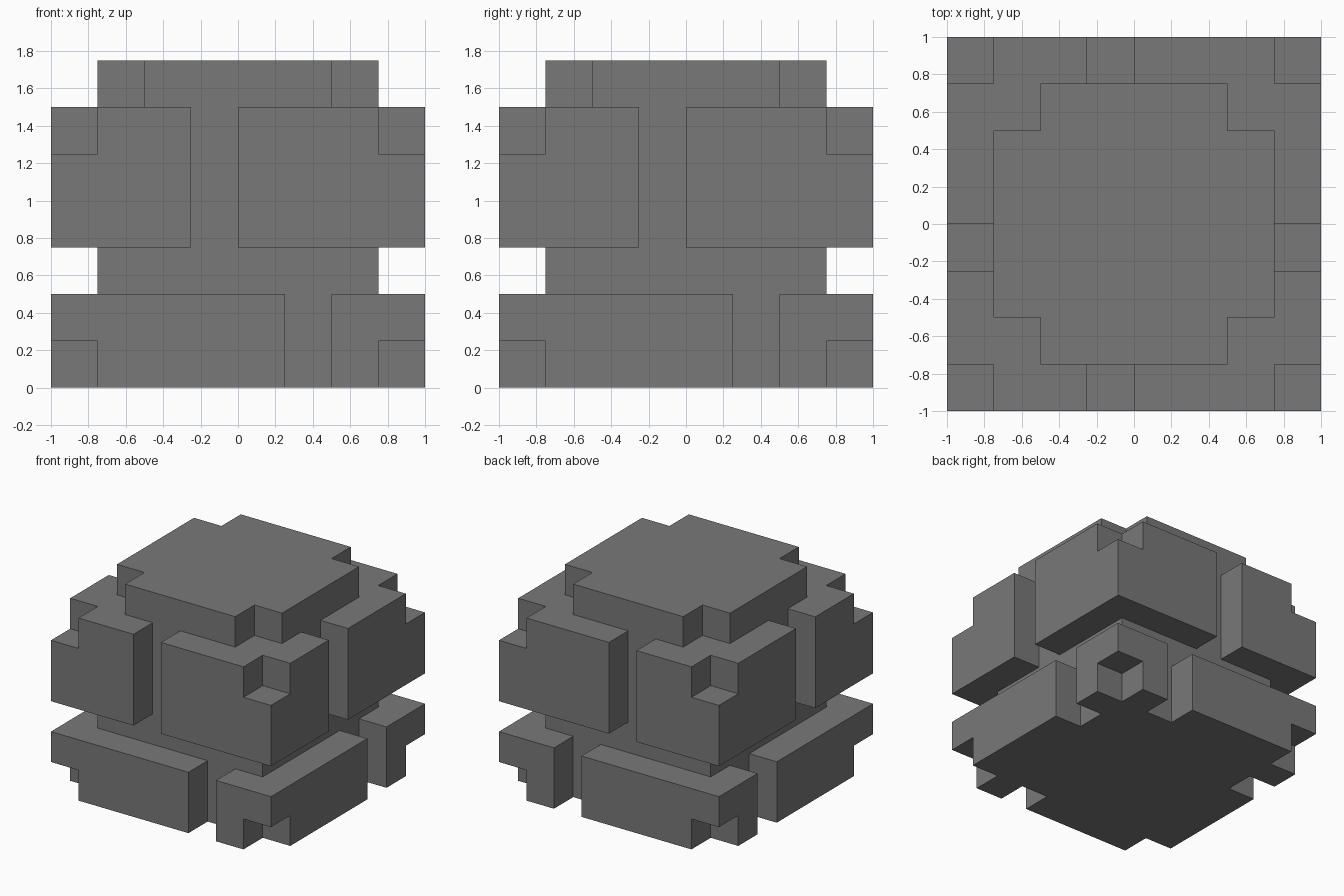
import bpy
import bmesh
import math
from mathutils import Vector

# Remove the default cube
if "Cube" in bpy.data.objects:
    bpy.data.objects.remove(bpy.data.objects["Cube"], do_unlink=True)

# Grey stone
stone = bpy.data.materials.new("stone_grey")
stone.use_nodes = True
colour = (0.19, 0.19, 0.19, 1)
stone.diffuse_color = colour
bsdf = stone.node_tree.nodes["Principled BSDF"]
bsdf.inputs["Base Color"].default_value = colour
bsdf.inputs["Roughness"].default_value = 0.9

U = 0.25              # block unit
WIDTH, HEIGHT = 8, 7  # size in units


def in_core(x, y, z):
    return max(abs(x), abs(y)) < 0.75 and z < 1.5


def in_cap(x, y, z):
    # Flat top with stepped corners
    return (z > 1.5 and max(abs(x), abs(y)) < 0.75
            and min(abs(x), abs(y)) < 0.5)


def in_bricks(x, y, z, low, high, gap, notch_low):
    # Ring of corner bricks split by a groove on each side, corners notched
    if not low < z < high or any(gap < v < gap + U for v in (x, y)):
        return False
    corner = min(abs(x), abs(y)) > 0.75
    return not (corner and notch_low < z < notch_low + U)


def solid(i, j, k):
    if not (0 <= i < WIDTH and 0 <= j < WIDTH and 0 <= k < HEIGHT):
        return False
    x, y, z = (i + 0.5) * U - 1, (j + 0.5) * U - 1, (k + 0.5) * U
    return (in_core(x, y, z) or in_cap(x, y, z)
            or in_bricks(x, y, z, 0, 0.5, 0.25, 0)
            or in_bricks(x, y, z, 0.75, 1.5, -0.25, 1.25))


# Skin the outside of the stepped shape
bm = bmesh.new()
for i in range(WIDTH):
    for j in range(WIDTH):
        for k in range(HEIGHT):
            if not solid(i, j, k):
                continue
            centre = Vector(((i + 0.5) * U - 1, (j + 0.5) * U - 1, (k + 0.5) * U))
            for axis in range(3):
                for side in (-1, 1):
                    n = Vector((0, 0, 0))
                    n[axis] = side
                    if solid(i + int(n.x), j + int(n.y), k + int(n.z)):
                        continue
                    a = Vector((0, 0, 0))
                    a[(axis + 1) % 3] = 1
                    b = n.cross(a)
                    ring = (a + b, b - a, -a - b, a - b)
                    bm.faces.new([bm.verts.new(centre + (n + c) * U / 2) for c in ring])

# Merge the skin into clean flat faces
bmesh.ops.remove_doubles(bm, verts=bm.verts, dist=0.001)
bmesh.ops.dissolve_limit(bm, angle_limit=math.radians(1), verts=bm.verts, edges=bm.edges)
mesh = bpy.data.meshes.new("stone_block")
bm.to_mesh(mesh)
bm.free()
mesh.materials.append(stone)
block = bpy.data.objects.new("stone_block", mesh)
bpy.context.collection.objects.link(block)
